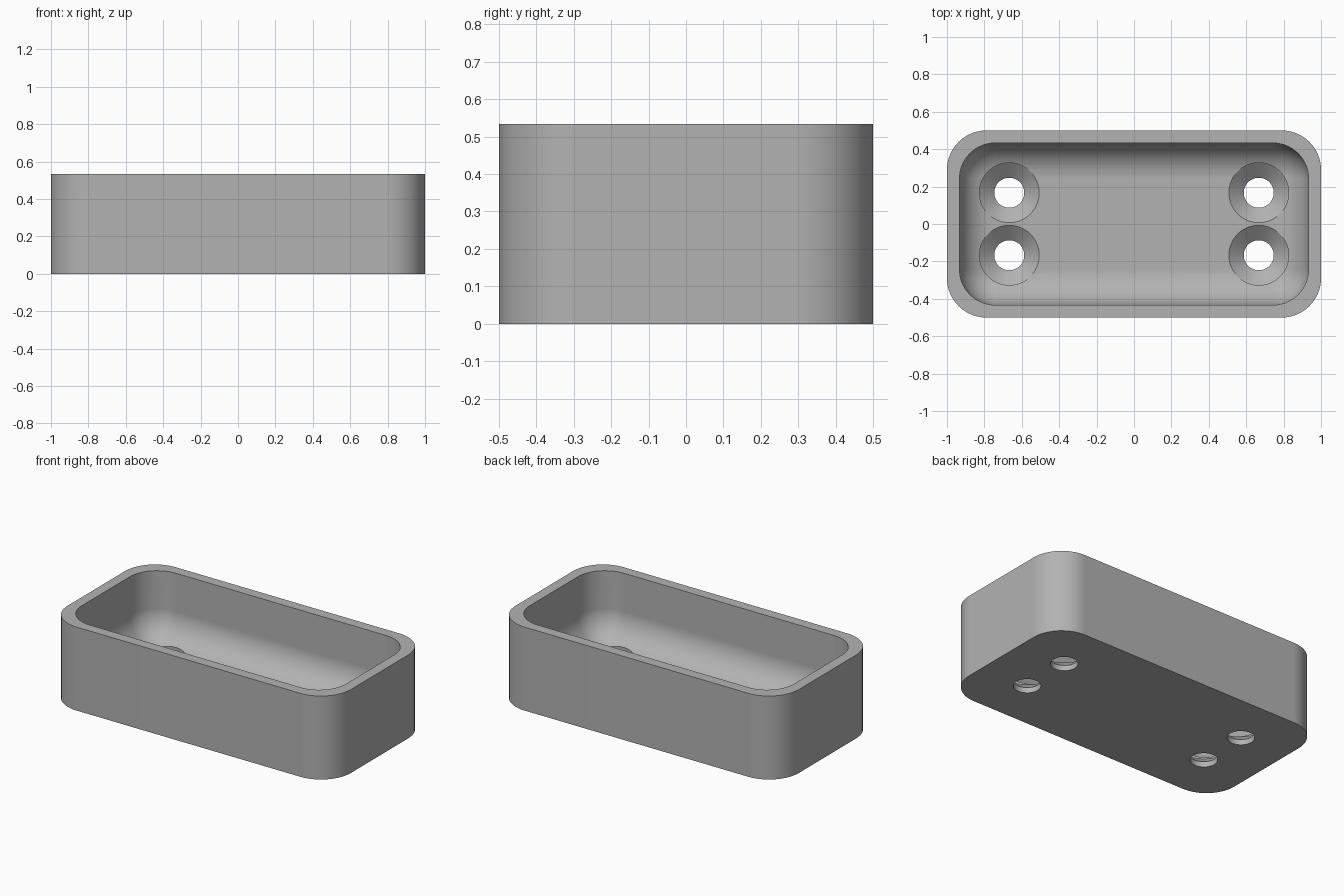
import bpy, bmesh, math

cube = bpy.data.objects.get("Cube")
if cube:
    bpy.data.objects.remove(cube, do_unlink=True)

HALF_X, HALF_Y, HEIGHT = 1.0, 0.5, 0.533
WALL, FLOOR = 0.067, 0.1
OUTER_R, INNER_R = 0.21, 0.19
HOLE_R, SINK_R, SINK_START = 0.08, 0.16, 0.035
CORNER_STEPS, FILLET_STEPS, HOLE_SIDES = 14, 12, 64

grey = bpy.data.materials.new("light_grey")
grey.use_nodes = True
colour = (0.45, 0.45, 0.45, 1)
grey.diffuse_color = colour
grey.node_tree.nodes["Principled BSDF"].inputs["Base Color"].default_value = colour


def rounded_loop(bm, core_x, core_y, radius, z):
    """Ring of vertices: a rectangle grown by a radius."""
    ring = []
    for quarter, (sx, sy) in enumerate(((1, 1), (-1, 1), (-1, -1), (1, -1))):
        for i in range(CORNER_STEPS + 1):
            a = (quarter + i / CORNER_STEPS) * math.pi / 2
            ring.append(bm.verts.new((sx * core_x + radius * math.cos(a),
                                      sy * core_y + radius * math.sin(a), z)))
    return ring


def circle_loop(bm, x, y, radius, z):
    angles = [2 * math.pi * i / HOLE_SIDES for i in range(HOLE_SIDES)]
    return [bm.verts.new((x + radius * math.cos(a), y + radius * math.sin(a), z))
            for a in angles]


def skin(bm, rings):
    """Join neighbouring rings with quads and cap both ends."""
    for low, high in zip(rings, rings[1:]):
        for i in range(len(low)):
            j = (i + 1) % len(low)
            bm.faces.new((low[i], low[j], high[j], high[i]))
    bm.faces.new(rings[0][::-1])
    bm.faces.new(rings[-1])


def finish(bm, name):
    bmesh.ops.remove_doubles(bm, verts=bm.verts, dist=0.0001)
    bmesh.ops.recalc_face_normals(bm, faces=bm.faces)
    mesh = bpy.data.meshes.new(name)
    bm.to_mesh(mesh)
    bm.free()
    mesh.materials.append(grey)
    obj = bpy.data.objects.new(name, mesh)
    bpy.context.collection.objects.link(obj)
    return obj


# Tray: outer wall, rim, inner wall, then a fillet down to the flat floor
bm = bmesh.new()
outer_core = (HALF_X - OUTER_R, HALF_Y - OUTER_R)
inner_core = (HALF_X - WALL - INNER_R, HALF_Y - WALL - INNER_R)
rings = [rounded_loop(bm, *outer_core, OUTER_R, z) for z in (0, HEIGHT)]
rings.append(rounded_loop(bm, *inner_core, INNER_R, HEIGHT))
for i in range(FILLET_STEPS + 1):
    a = i / FILLET_STEPS * math.pi / 2
    rings.append(rounded_loop(bm, *inner_core, INNER_R * math.cos(a),
                              FLOOR + INNER_R * (1 - math.sin(a))))
skin(bm, rings)
tray = finish(bm, "tray")

# Four countersunk screw holes
bm = bmesh.new()
sink_profile = ((HOLE_R, -0.1), (HOLE_R, SINK_START), (SINK_R, FLOOR), (SINK_R, 0.25))
for x in (-0.667, 0.667):
    for y in (-0.167, 0.167):
        skin(bm, [circle_loop(bm, x, y, r, z) for r, z in sink_profile])
cutter = finish(bm, "screw_hole_cutter")
cutter.hide_render = True

bpy.ops.object.select_all(action="DESELECT")
tray.select_set(True)
bpy.context.view_layer.objects.active = tray
holes = tray.modifiers.new("screw_holes", "BOOLEAN")
holes.operation = "DIFFERENCE"
holes.solver = "EXACT"
holes.object = cutter
bpy.ops.object.modifier_apply(modifier=holes.name)
bpy.data.objects.remove(cutter, do_unlink=True)

# Smooth curves, crisp rims
bpy.ops.object.shade_smooth_by_angle(angle=math.radians(25))
weighted = tray.modifiers.new("clean_shading", "WEIGHTED_NORMAL")
weighted.keep_sharp = True
